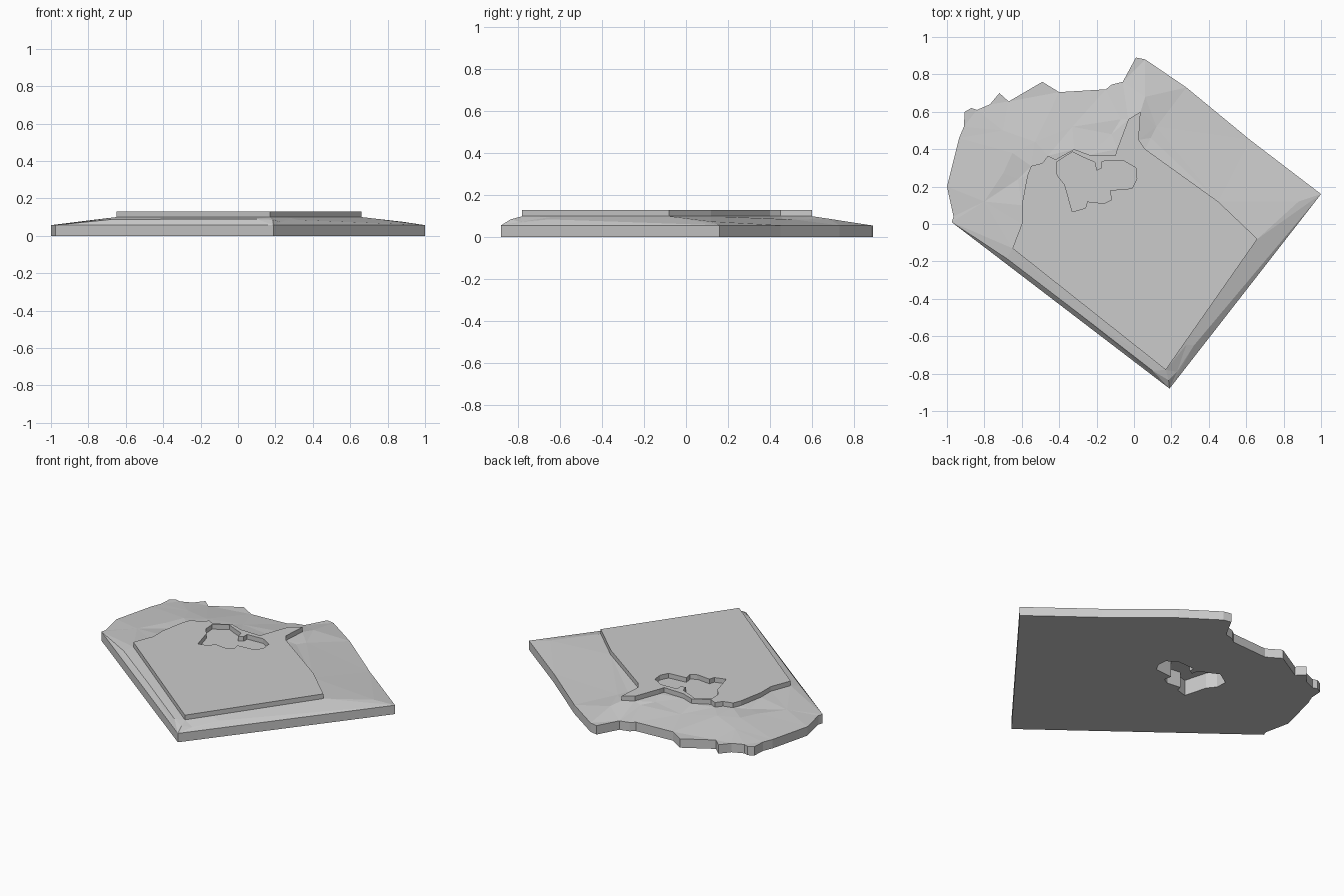
import bpy, bmesh
from mathutils import Vector
from mathutils.geometry import delaunay_2d_cdt

if "Cube" in bpy.data.objects:
    bpy.data.objects.remove(bpy.data.objects["Cube"])

RIM, FOOT, TOP, FLOOR = 0.057, 0.10, 0.13, 0.10

# outlines, counter-clockwise seen from above
outer = [(.19, -.88), (1, .16), (.62, .45), (.28, .73), (.06, .88), (.01, .89), (-.06, .76),
         (-.12, .745), (-.15, .72), (-.4, .705), (-.49, .76), (-.67, .655), (-.72, .7), (-.77, .64),
         (-.84, .61), (-.87, .62), (-.905, .6), (-.91, .52), (-.935, .46), (-1, .2), (-.965, .04), (-.975, .01)]
mesa = [(.17, -.78), (.66, -.08), (.45, .12), (.06, .4), (.025, .45), (.035, .6), (-.03, .56),
        (-.09, .4), (-.1, .365), (-.24, .37), (-.32, .4), (-.42, .345), (-.46, .365), (-.49, .325),
        (-.55, .31), (-.57, .26), (-.6, .1), (-.6, 0), (-.65, -.13)]
pit = [(-.33, .065), (-.26, .085), (-.25, .12), (-.16, .11), (-.12, .13), (-.13, .18), (-.01, .19),
       (.015, .24), (.01, .3), (-.06, .34), (-.17, .335), (-.17, .3), (-.2, .285), (-.21, .33),
       (-.28, .36), (-.33, .385), (-.415, .33), (-.41, .26), (-.37, .21)]
# bumps and break points on the slope
slope = [(-.68, -.185, .087), (-.3, -.475, .089), (.1, -.785, .089), (.185, -.835, .085),
         (.28, -.645, .096), (.32, -.65, .085), (.23, -.79, .073), (.88, .12, .075),
         (.06, .68, .088), (.12, .52, .084), (.09, .46, .088), (-.07, .56, .085), (-.12, .48, .087),
         (-.33, .52, .08), (-.53, .44, .094), (-.65, .38, .09), (-.62, .24, .084),
         (-.7, .27, .088), (-.7, .5, .077), (-.8, .12, .082)]


def inside(p, loop):
    hit = False
    for (ax, ay), (bx, by) in zip(loop, loop[1:] + loop[:1]):
        if (ay > p[1]) != (by > p[1]) and p[0] < (bx - ax) * (p[1] - ay) / (by - ay) + ax:
            hit = not hit
    return hit


def fill(bm, loop, z, hole=None, hole_z=0, extra=(), flip=False):
    """Triangulated surface between a loop and an optional hole."""
    pts, edges = [], []
    for ring, h in ((loop, z), (hole or [], hole_z)):
        s, n = len(pts), len(ring)
        pts += [(x, y, h) for x, y in ring]
        edges += [(s + i, s + (i + 1) % n) for i in range(n)]
    pts += list(extra)
    co, _, tris, orig, _, _ = delaunay_2d_cdt([Vector(p[:2]) for p in pts], edges, [], 0, 1e-5)
    vs = [bm.verts.new((c.x, c.y, pts[o[0]][2] if o else z)) for c, o in zip(co, orig)]
    for t in tris:
        mid = sum((co[i] for i in t), Vector((0, 0))) / 3
        if inside(mid, loop) and not (hole and inside(mid, hole)):
            bm.faces.new([vs[i] for i in (reversed(t) if flip else t)])


def wall(bm, loop, z0, z1, flip=False):
    lo = [bm.verts.new((x, y, z0)) for x, y in loop]
    hi = [bm.verts.new((x, y, z1)) for x, y in loop]
    for i in range(len(loop)):
        j = (i + 1) % len(loop)
        q = [lo[i], lo[j], hi[j], hi[i]]
        bm.faces.new(q[::-1] if flip else q)


def finish(bm, name):
    bmesh.ops.remove_doubles(bm, verts=bm.verts, dist=1e-4)
    loose = [v for v in bm.verts if not v.link_faces]
    bmesh.ops.delete(bm, geom=loose, context='VERTS')
    me = bpy.data.meshes.new(name)
    bm.to_mesh(me)
    bm.free()
    bpy.context.collection.objects.link(bpy.data.objects.new(name, me))


# sloping ground with vertical sides and an underside open at the pit
bm = bmesh.new()
wall(bm, outer, 0, RIM)
fill(bm, outer, RIM, mesa, FOOT, slope)
fill(bm, outer, 0, pit, 0, flip=True)
finish(bm, "ground_slope")

# raised plateau with the sunken footprint left open
bm = bmesh.new()
wall(bm, mesa, FOOT, TOP)
fill(bm, mesa, TOP, pit, TOP)
finish(bm, "plateau")

# footprint recess: walls through the slab, closed by a thin floor
bm = bmesh.new()
wall(bm, pit, FLOOR, TOP, flip=True)
wall(bm, pit, 0, FLOOR, flip=True)
fill(bm, pit, FLOOR)
finish(bm, "footprint_recess")
